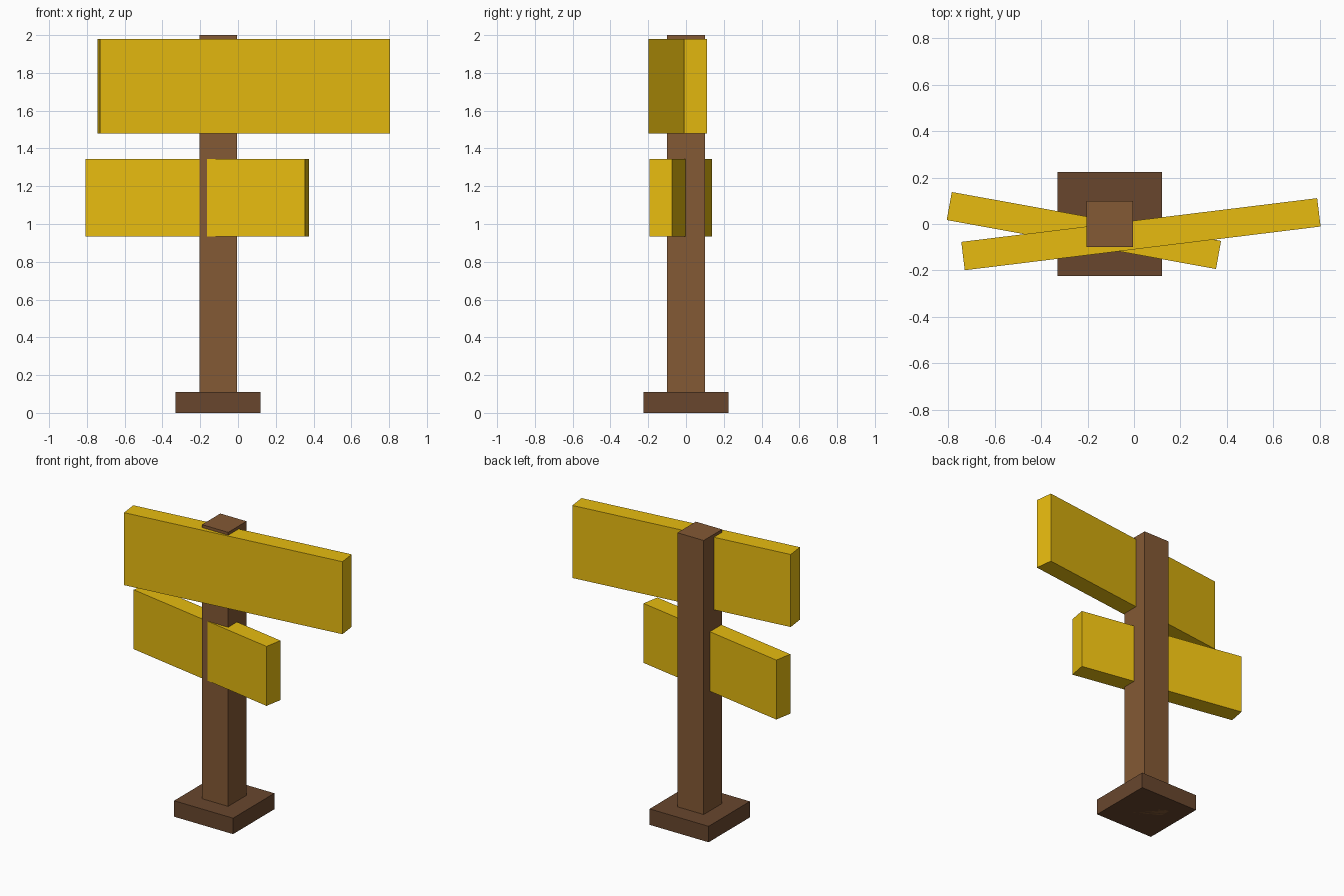
import bpy
from math import radians

if "Cube" in bpy.data.objects:
    bpy.data.objects.remove(bpy.data.objects["Cube"])


def material(name, color):
    m = bpy.data.materials.new(name)
    m.diffuse_color = (*color, 1)
    m.use_nodes = True
    m.node_tree.nodes["Principled BSDF"].inputs["Base Color"].default_value = m.diffuse_color
    return m


def box(name, center, size, mat, angle=0):
    bpy.ops.mesh.primitive_cube_add(size=1, location=center, rotation=(0, 0, radians(angle)))
    ob = bpy.context.object
    ob.name = name
    ob.scale = size
    bpy.ops.object.transform_apply(location=False, rotation=False, scale=True)
    ob.data.materials.append(mat)
    return ob


post_brown = material("post_brown", (0.23, 0.10, 0.035))
base_brown = material("base_brown", (0.14, 0.062, 0.027))
yellow = material("sign_yellow", (0.80, 0.50, 0.005))

# Post and foot
box("post", (-0.105, 0, 1.0), (0.2, 0.2, 2.0), post_brown)
box("base", (-0.105, 0, 0.055), (0.45, 0.45, 0.11), base_brown)

# Direction boards, each turned a little about the post
box("upper_board", (0.03, -0.044, 1.73), (1.546, 0.123, 0.5), yellow, 7)
box("lower_board", (-0.216, -0.028, 1.14), (1.18, 0.123, 0.41), yellow, -10.3)
